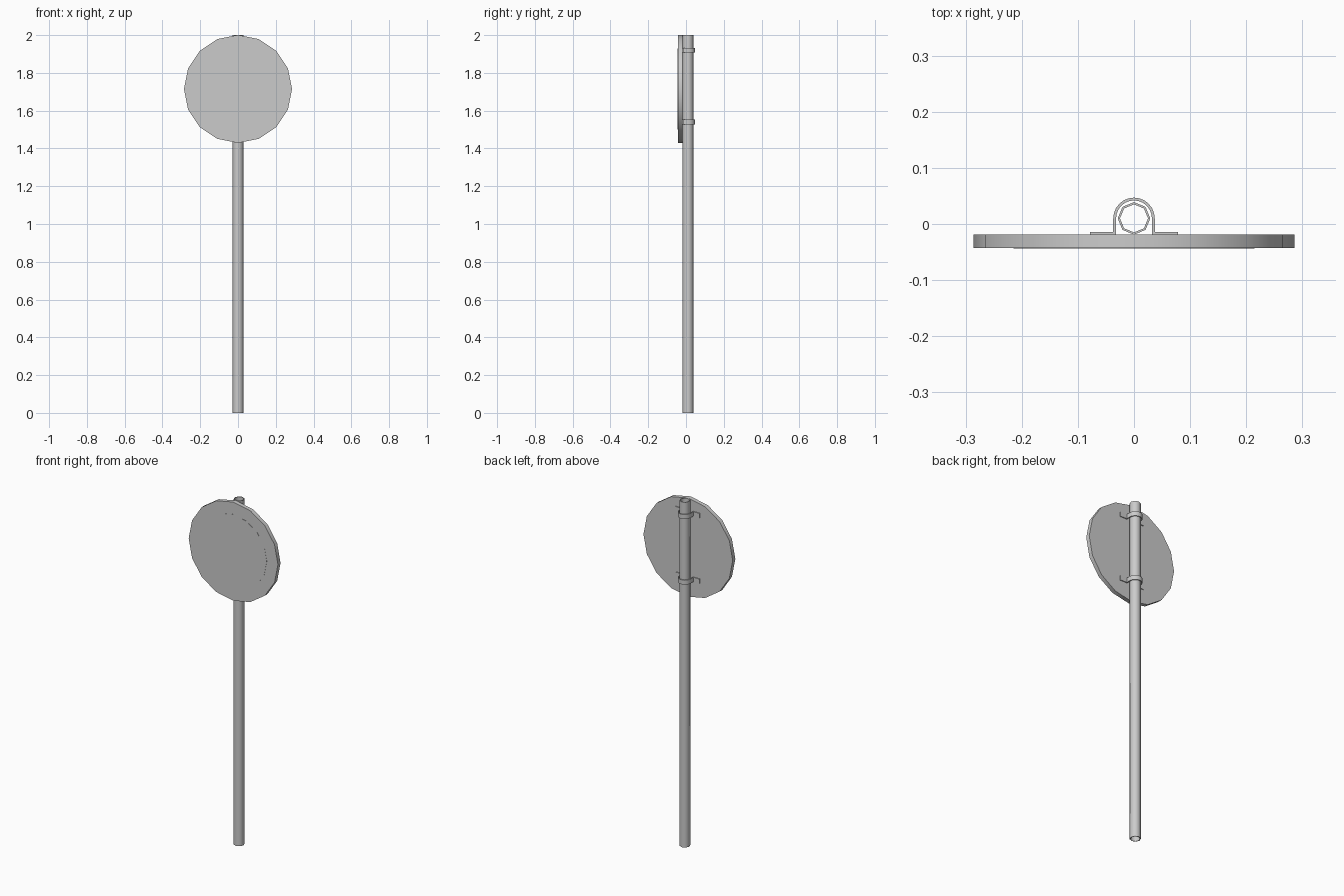
import bpy, bmesh, math
from mathutils import Matrix

if "Cube" in bpy.data.objects:
    bpy.data.objects.remove(bpy.data.objects["Cube"])

metal = bpy.data.materials.new("plain grey metal")
metal.use_nodes = True
GREY = (0.6, 0.6, 0.6, 1)
metal.diffuse_color = GREY
metal.node_tree.nodes["Principled BSDF"].inputs["Base Color"].default_value = GREY

POLE_Y = 0.01
SIGN_Z = 1.715


def finish(name, bm):
    bmesh.ops.recalc_face_normals(bm, faces=bm.faces)
    mesh = bpy.data.meshes.new(name)
    bm.to_mesh(mesh)
    bm.free()
    mesh.materials.append(metal)
    ob = bpy.data.objects.new(name, mesh)
    bpy.context.collection.objects.link(ob)
    bpy.context.view_layer.objects.active = ob
    ob.select_set(True)
    bpy.ops.object.shade_smooth_by_angle(angle=math.radians(50))
    ob.select_set(False)
    return ob


def ring(bm, radius, z, sides):
    return [bm.verts.new((radius * math.cos(math.tau * i / sides),
                          POLE_Y + radius * math.sin(math.tau * i / sides), z))
            for i in range(sides)]


def disc(name, radius, front, back, sides):
    bm = bmesh.new()
    turn = Matrix.Translation((0, (front + back) / 2, SIGN_Z)) @ Matrix.Rotation(math.pi / 2, 4, "X")
    bmesh.ops.create_cone(bm, cap_ends=True, segments=sides, radius1=radius,
                          radius2=radius, depth=back - front, matrix=turn)
    return finish(name, bm)


# Hollow eight-sided pole
bm = bmesh.new()
loops = [ring(bm, r, z, 8) for r, z in ((0.029, 0), (0.029, 2), (0.025, 2), (0.025, 0))]
for a, b in zip(loops, loops[1:] + loops[:1]):
    for i in range(8):
        j = (i + 1) % 8
        bm.faces.new((a[i], a[j], b[j], b[i]))
finish("pole", bm)

# Round sign board with a thin face plate
disc("sign_board", 0.286, -0.043, -0.019, 16)
disc("face_plate", 0.215, -0.0438, -0.0425, 16)


# U-shaped strap with flat feet against the board
def strap_line(radius, foot_y):
    arc = [(radius * math.cos(math.pi * i / 12), POLE_Y + radius * math.sin(math.pi * i / 12))
           for i in range(13)]
    return [(0.078, foot_y), (radius, foot_y)] + arc + [(-radius, foot_y), (-0.078, foot_y)]


def clamp(name, z, height=0.026):
    bm = bmesh.new()
    outer, inner = strap_line(0.037, -0.014), strap_line(0.032, -0.019)
    low, high = z - height / 2, z + height / 2
    sections = [[bm.verts.new((x, y, h)) for (x, y), h in
                 ((o, low), (o, high), (n, high), (n, low))]
                for o, n in zip(outer, inner)]
    for a, b in zip(sections, sections[1:]):
        for i in range(4):
            j = (i + 1) % 4
            bm.faces.new((a[i], a[j], b[j], b[i]))
    bm.faces.new(sections[0])
    bm.faces.new(sections[-1])
    return finish(name, bm)


clamp("upper_clamp", 1.92)
clamp("lower_clamp", 1.54)
